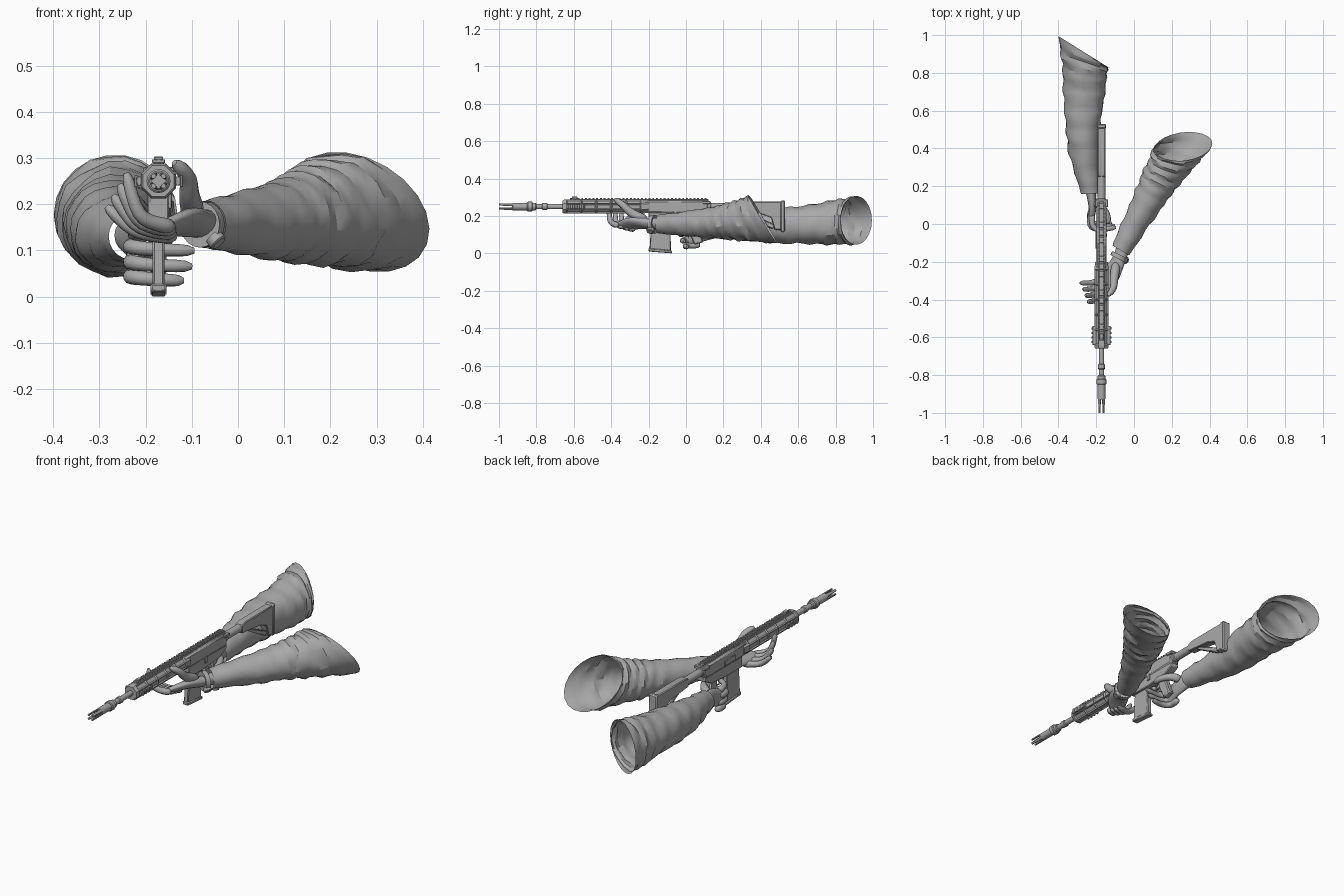
import bpy, bmesh, math
from mathutils import Vector, noise

cube = bpy.data.objects.get("Cube")
if cube:
    bpy.data.objects.remove(cube, do_unlink=True)

GREY = (.4, .4, .4, 1)
material = bpy.data.materials.new("plain grey")
material.use_nodes = True
material.diffuse_color = GREY
shader = next(node for node in material.node_tree.nodes if node.type == 'BSDF_PRINCIPLED')
shader.inputs["Base Color"].default_value = GREY

BORE_X, BORE_Z = -.172, .25      # centre line of the rifle
UP = Vector((0, 0, 1))


def shade(ob, angle):
    bpy.ops.object.select_all(action='DESELECT')
    ob.select_set(True)
    bpy.context.view_layer.objects.active = ob
    bpy.ops.object.shade_smooth_by_angle(angle=math.radians(angle))


def loft(name, rings, caps=True, angle=35):
    """Skin a row of equal rings."""
    bm = bmesh.new()
    loops = [[bm.verts.new(point) for point in ring] for ring in rings]
    for a, b in zip(loops, loops[1:]):
        for i in range(len(a)):
            bm.faces.new((a[i - 1], a[i], b[i], b[i - 1]))
    if caps:
        bm.faces.new(loops[0])
        bm.faces.new(loops[-1])
    bmesh.ops.recalc_face_normals(bm, faces=bm.faces)
    mesh = bpy.data.meshes.new(name)
    bm.to_mesh(mesh)
    bm.free()
    mesh.materials.append(material)
    ob = bpy.data.objects.new(name, mesh)
    bpy.context.collection.objects.link(ob)
    shade(ob, angle)
    return ob


def spline(keys, count):
    """Smooth curve through equal-length tuples."""
    out, last = [], len(keys) - 1
    for i in range(count):
        s = i / (count - 1) * last
        k = min(int(s), last - 1)
        t = s - k
        near = (keys[max(0, min(last, k + j))] for j in (-1, 0, 1, 2))
        out.append([q + t * ((r - p) + t * ((2*p - 5*q + 4*r - w) + t * (3*q - p - 3*r + w))) / 2
                    for p, q, r, w in zip(*near)])
    return out


def ellipse(centre, u, v, sides, turn=0):
    angles = [math.tau * (i + turn) / sides for i in range(sides)]
    return [centre + u * math.cos(a) + v * math.sin(a) for a in angles]


def tangents(points):
    last = len(points) - 1
    return [(points[min(i + 1, last)] - points[max(i - 1, 0)]).normalized() for i in range(last + 1)]


def tube(name, path, start, end, steps=12, sides=10):
    """Round-ended tube whose radius runs from start to end."""
    points = [Vector(row) for row in spline(path, steps)]
    rings = []
    for i, (point, along) in enumerate(zip(points, tangents(points))):
        radius = start + (end - start) * i / (steps - 1)
        radius *= {0: .5, 1: .9}.get(min(i, steps - 1 - i), 1)
        u = along.cross(UP + Vector((.3, .2, 0))).normalized()
        rings.append(ellipse(point, u * radius, along.cross(u) * radius, sides))
    return loft(name, rings, angle=60)


def palm(name, path, side_start, side_end, thick_start, thick_end, steps=14):
    """Flattened tube; each path row ends with its half width."""
    rows = spline(path, steps)
    points = [Vector(row[:3]) for row in rows]
    rings = []
    for i, (row, along) in enumerate(zip(rows, tangents(points))):
        t = i / (steps - 1)
        side = Vector(side_start).lerp(Vector(side_end), t).normalized()
        thick = thick_start + (thick_end - thick_start) * t
        rings.append(ellipse(points[i], side * row[3], side.cross(along).normalized() * thick, 16))
    return loft(name, rings, angle=60)


def sleeve(name, path, lean_side, lean_up, steps=28, sides=22):
    """Wrinkled open sleeve; the upper opening leans along the arm."""
    along = (Vector(path[-1][:3]) - Vector(path[0][:3])) * Vector((1, 1, 0))
    along.normalize()
    rings = []
    for k, row in enumerate(spline(path, steps)):
        centre, radius, t = Vector(row[:3]), row[3], k / (steps - 1)
        u = along.cross(UP) * radius + along * lean_side * t ** 4
        v = UP * radius + along * lean_up * t ** 4
        depth = .085 * min(1, k / 3, (steps - 1 - k) / 3)
        ring = []
        for i, p in enumerate(ellipse(centre, u, v, sides)):
            fold = math.sin(2 * k + 3 * math.sin(math.tau * i / sides)) / 2
            ring.append(centre + (p - centre) * (1 + depth * (noise.noise(p * 16) + fold)))
        rings.append(ring)
    return loft(name, rings, False, 28)


def lathe(name, profile, sides=16, turn=0):
    """Turned part on the bore line from pairs of y and radius."""
    return loft(name, [ellipse(Vector((BORE_X, y, BORE_Z)), Vector((r, 0, 0)), UP * r, sides, turn)
                       for y, r in profile])


def ring_step(name, y0, y1, radius, chamfer=.004):
    return lathe(name, [(y0, radius - chamfer), (y0 + chamfer, radius),
                        (y1 - chamfer, radius), (y1, radius - chamfer)])


def prism(name, outline, half, bevel=.004, offset=0):
    """Side outline in y and z, thickened across x."""
    ob = loft(name, [[Vector((BORE_X + offset + side * half, y, z)) for y, z in outline]
                     for side in (-1, 1)])
    modifier = ob.modifiers.new("soft edges", 'BEVEL')
    modifier.width, modifier.segments = bevel, 1
    return ob


def box(name, y0, y1, z0, z1, half, bevel=.002, offset=0):
    return prism(name, [(y0, z0), (y1, z0), (y1, z1), (y0, z1)], half, bevel, offset)


# Barrel and pronged muzzle
ring_step("barrel", -.92, -.3, .014)
ring_step("gas_ring", -.77, -.74, .018)
ring_step("muzzle_body", -.93, -.8, .02)
ring_step("muzzle_collar", -.85, -.82, .026)
for k in range(4):
    a = math.pi * (k + .5) / 2
    out = Vector((math.cos(a), 0, math.sin(a)))
    across = out.cross(Vector((0, 1, 0)))
    loft("muzzle_prong", [ellipse(Vector((BORE_X, y, BORE_Z)) + out * .015, out * .005, across * width, 8)
                          for y, width in ((-1, .006), (-.92, .01))])

# Handguard with recessed slots
guard = lathe("handguard", [(-.66, .036), (-.65, .041)] + [(-.64 + .08 * i, .041) for i in range(6)]
              + [(-.2, .036)], 8, .5)
bm = bmesh.new()
bm.from_mesh(guard.data)
slots = [f for f in bm.faces if abs(f.normal.y) < .1 and f.normal.z < .9 and f.calc_area() > .002]
bmesh.ops.inset_individual(bm, faces=slots, thickness=.009, depth=-.005)
bm.to_mesh(guard.data)
bm.free()
shade(guard, 35)
for side in (-1, 1):
    box("side_rail", -.64, -.54, .24, .26, .006, offset=side * .042)
    for i in range(4):
        y = -.63 + i * .024
        box("side_rail_tooth", y, y + .012, .237, .263, .003, .001, side * .049)

# Top rail and front sight
box("top_rail", -.62, .12, .278, .29, .012)
for i in range(37):
    y = -.62 + i * .02
    box("rail_tooth", y, y + .01, .289, .297, .014, .001)
box("front_sight", -.61, -.58, .29, .303, .01)

# Receiver, magazine and grip
box("upper_receiver", -.24, .12, .215, .283, .027, .008)
prism("lower_receiver", [(-.2, .16), (-.07, .16), (.06, .17), (.12, .2), (.12, .22), (-.2, .22)], .023)
box("ejection_cover", -.13, -.04, .225, .255, .004, offset=-.027)
box("bolt_catch", -.07, -.05, .19, .225, .004, offset=.025)
box("charging_handle", .09, .13, .265, .28, .034)
prism("magazine", [(-.185, .19), (-.085, .19), (-.08, .01), (-.195, .02), (-.19, .1)], .013)
prism("magazine_base", [(-.2, .028), (-.075, .016), (-.075, 0), (-.2, .01)], .017)
prism("pistol_grip", [(0, .17), (.06, .17), (.065, .13), (.095, .06), (.045, .045), (.01, .12)], .017, .006)
tube("trigger_guard", [(BORE_X, -.065, .17), (BORE_X, -.055, .13), (BORE_X, .01, .13)], .004, .004, 10, 6)
tube("trigger", [(BORE_X, -.03, .17), (BORE_X, -.025, .15), (BORE_X, -.035, .135)], .004, .003, 6, 6)

# Shoulder stock
ring_step("buffer_tube", .11, .5, .02)
ring_step("buffer_nut", .11, .135, .024)
prism("stock_body", [(.25, .225), (.25, .27), (.28, .277), (.51, .277), (.51, .125), (.475, .125),
                     (.455, .19), (.4, .21)], .021)
prism("stock_brace", [(.3, .22), (.33, .22), (.48, .15), (.46, .13)], .012)
box("butt_pad", .505, .53, .115, .283, .024, .006)

# Sleeves, open at the upper end
sleeve("left_sleeve", [(-.07, -.14, .156, .051), (.07, .12, .162, .081), (.16, .27, .175, .105),
                       (.26, .41, .183, .13)], .07, -.09)
sleeve("right_sleeve", [(-.23, .16, .13, .05), (-.27, .45, .145, .088), (-.26, .75, .16, .112),
                        (-.265, .91, .177, .13)], -.09, 0)

# Left hand supporting the handguard
palm("left_palm", [(-.05, -.1, .156, .04), (-.08, -.19, .158, .04), (-.12, -.27, .16, .058),
                   (-.165, -.335, .143, .048)], (-1.5, .8, -1), (0, 1, -.25), .033, .015)
for k in (0, 1/3, 2/3, 1):
    knuckle = Vector((-.14, -.365, .15)).lerp(Vector((-.135, -.28, .13)), k)
    joint = Vector((-.21, -.405, .175)).lerp(Vector((-.22, -.31, .142)), k)
    tip = Vector((-.242, -.412, .268)).lerp(Vector((-.285, -.312, .195)), k)
    tube("left_finger", [knuckle, joint, tip], .018, .012)
tube("left_thumb", [(-.095, -.21, .175), (-.105, -.29, .215), (-.11, -.34, .26), (-.138, -.38, .29)], .028, .013)

# Wrist watch
wrist = Vector((-.077, -.175, .156))
along = Vector((-.46, -.88, 0)).normalized()
across = along.cross(UP)
loft("watch_band", [ellipse(wrist + along * shift, across * .048, UP * .05, 20) for shift in (-.012, .012)])
out = (-across - UP).normalized()
loft("watch_case", [ellipse(wrist + out * lift, along * radius, along.cross(out) * radius, 12)
                    for lift, radius in ((.038, .02), (.055, .02), (.058, .016))])

# Right hand around the grip
palm("right_palm", [(-.238, .22, .132, .036), (-.22, .1, .115, .049), (-.228, .015, .088, .045)],
     UP, UP, .03, .013)
for z, reach, y in ((.102, -.095, -.01), (.068, -.1, 0), (.037, -.118, .015)):
    tube("right_finger", [(-.23, y + .06, z + .008), (-.228, y, z + .005), (-.18, y - .018, z),
                          (reach, y - .008, z - .003)], .018, .013, 14)
tube("right_trigger_finger", [(-.222, .045, .132), (-.215, -.015, .14), (-.16, -.05, .144)], .018, .011)
tube("right_thumb", [(-.21, .115, .14), (-.172, .09, .152), (-.14, .045, .15), (-.136, 0, .144)], .024, .012)
